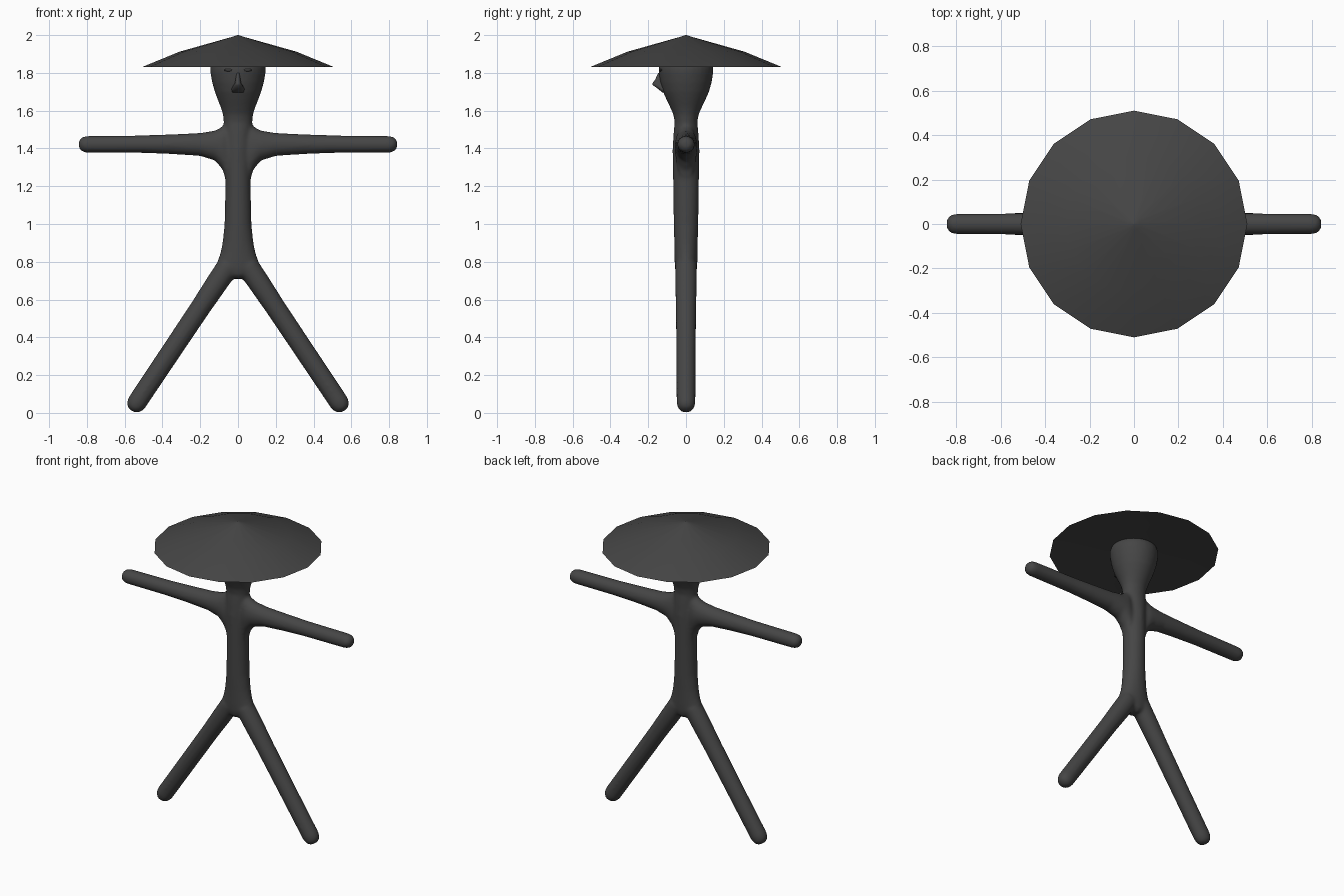
import bpy, bmesh, math
from mathutils import Vector

if "Cube" in bpy.data.objects:
    bpy.data.objects.remove(bpy.data.objects["Cube"])

charcoal = bpy.data.materials.new("charcoal")
charcoal.diffuse_color = (0.06, 0.06, 0.06, 1)
charcoal.use_nodes = True
charcoal.node_tree.nodes["Principled BSDF"].inputs["Base Color"].default_value = charcoal.diffuse_color


def loft(bm, rings, n=24):
    """Skin closed elliptical rings: (cx, cy, cz), width direction (x, z), half width, half depth."""
    loops = []
    for (cx, cy, cz), (ux, uz), hw, hd in rings:
        loop = []
        for i in range(n):
            a = 2 * math.pi * i / n
            w, d = hw * math.cos(a), hd * math.sin(a)
            loop.append(bm.verts.new((cx + ux * w, cy + d, cz + uz * w)))
        loops.append(loop)
    for a, b in zip(loops, loops[1:]):
        for i in range(n):
            j = (i + 1) % n
            bm.faces.new((a[i], a[j], b[j], b[i]))
    bm.faces.new(loops[0][::-1])
    bm.faces.new(loops[-1])


def finish(bm, name):
    bmesh.ops.recalc_face_normals(bm, faces=bm.faces[:])
    for f in bm.faces:
        f.smooth = True
    me = bpy.data.meshes.new(name)
    bm.to_mesh(me)
    bm.free()
    me.materials.append(charcoal)
    ob = bpy.data.objects.new(name, me)
    bpy.context.collection.objects.link(ob)
    return ob


def smooth_by_angle(ob, degrees):
    bpy.ops.object.select_all(action='DESELECT')
    ob.select_set(True)
    bpy.context.view_layer.objects.active = ob
    bpy.ops.object.shade_smooth_by_angle(angle=math.radians(degrees))


body = bmesh.new()

# torso, neck and head: z, half width, half depth
trunk = [(0.71, .02, .03), (0.73, .075, .05), (0.76, .115, .058), (0.80, .109, .06),
         (0.85, .092, .061), (0.90, .082, .062), (1.00, .071, .065), (1.20, .067, .068),
         (1.40, .07, .071), (1.48, .073, .066), (1.54, .076, .06), (1.58, .08, .067),
         (1.62, .092, .085), (1.66, .108, .104), (1.70, .123, .122), (1.75, .137, .136),
         (1.80, .146, .144), (1.83, .147, .145), (1.86, .135, .133), (1.885, .08, .08)]
loft(body, [((0, 0, z), (1, 0), w, d) for z, w, d in trunk], 32)

# arms flare into the shoulders: x, bottom z, top z, half depth
arm = [(0, 1.23, 1.54, .05), (.065, 1.23, 1.54, .055), (.08, 1.285, 1.518, .06),
       (.12, 1.335, 1.495, .06), (.20, 1.36, 1.482, .056), (.35, 1.37, 1.475, .051),
       (.50, 1.376, 1.469, .048), (.80, 1.377, 1.466, .046), (.825, 1.383, 1.46, .04),
       (.838, 1.395, 1.448, .028), (.843, 1.41, 1.433, .012)]

# legs: distance along the axis from the foot, radius, half depth
foot, hip = Vector((.535, 0, .055)), Vector((.06, 0, .765))
axis = (hip - foot).normalized()
leg = [(-.052, .012, .012), (-.045, .031, .031), (-.028, .045, .044), (0, .052, .05),
       (.3, .053, .051), (.6, .054, .054), (.75, .058, .057), (.87, .06, .058)]

for s in (-1, 1):
    loft(body, [((s * x, 0, (lo + hi) / 2), (0, 1), (hi - lo) / 2, d) for x, lo, hi, d in arm])
    rings = []
    for t, w, d in leg:
        p = foot + axis * t
        rings.append(((s * p.x, 0, p.z), (s * axis.z, -axis.x), w, d))
    loft(body, rings)

# blend the limbs into one soft skin
ob = finish(body, "body")
rm = ob.modifiers.new("blend", 'REMESH')
rm.mode = 'VOXEL'
rm.voxel_size = 0.01
rm.use_smooth_shade = True
sm = ob.modifiers.new("soften", 'SMOOTH')
sm.factor = 0.5
sm.iterations = 5

# pointed nose, lofted upward with a forward tip
nose = bmesh.new()
loft(nose, [((0, y, z), (1, 0), w, d) for z, y, w, d in
            [(1.695, -.112, .03, .012), (1.715, -.125, .034, .022), (1.735, -.14, .024, .036),
             (1.745, -.143, .017, .035), (1.765, -.138, .013, .025), (1.80, -.135, .008, .012)]], 16)
finish(nose, "nose")

# narrow eyelids just proud of the face
for s, side in ((-1, "right"), (1, "left")):
    lid = bmesh.new()
    bmesh.ops.create_uvsphere(lid, u_segments=16, v_segments=8, radius=1)
    for v in lid.verts:
        v.co = Vector((s * .05 + v.co.x * .026, -.134 + v.co.y * .009, 1.815 + v.co.z * .007))
    finish(lid, side + "_eyelid")

# wide sixteen-sided sun hat with a shallow hollow underneath
hat = bmesh.new()
loft(hat, [((0, 0, z), (1, 0), r, r) for r, z in
           [(.002, 1.86), (.51, 1.83), (.31, 1.912), (.03, 1.991), (.002, 2.0)]], 16)
smooth_by_angle(finish(hat, "hat"), 40)
